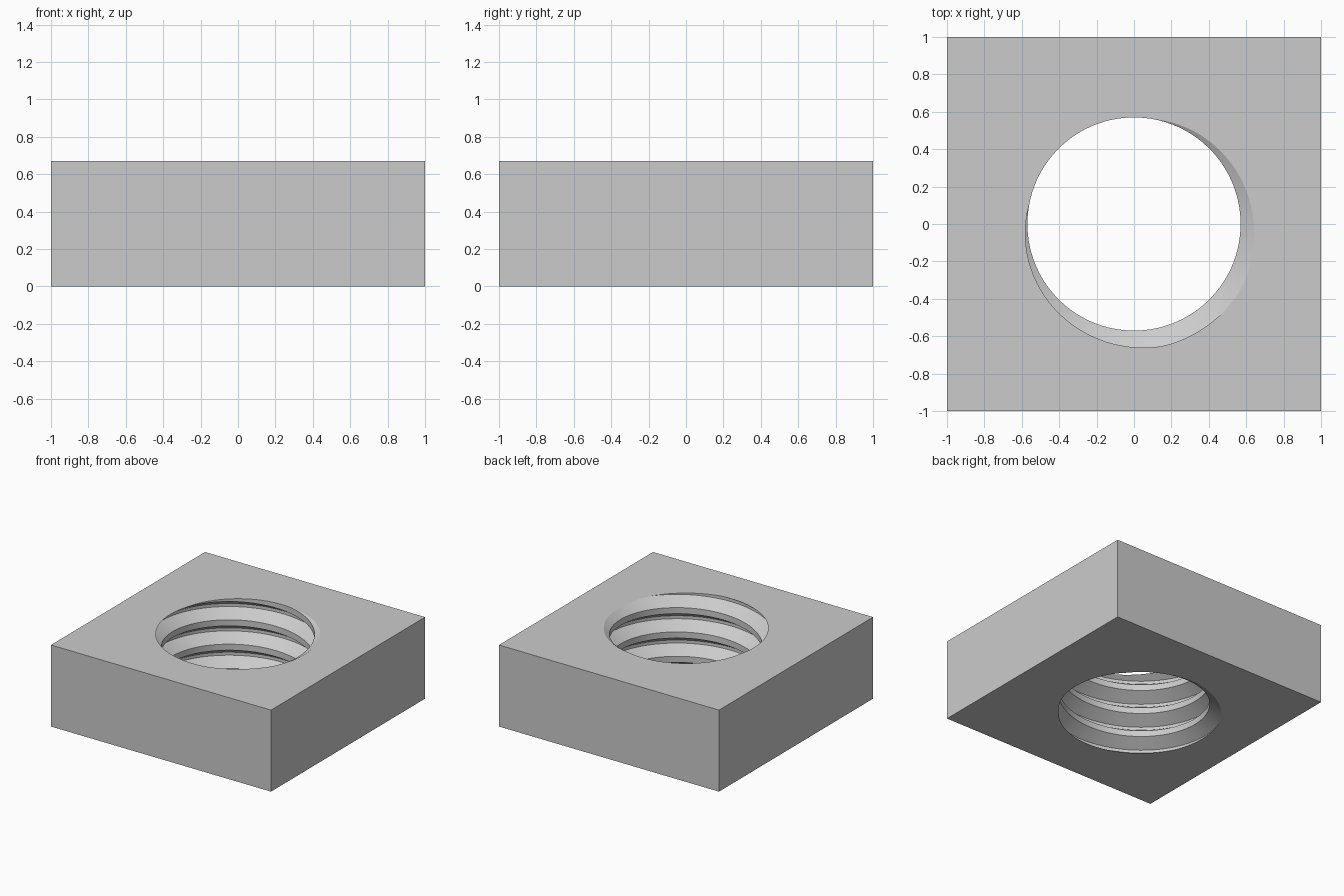
import bpy, bmesh, math

cube = bpy.data.objects.get("Cube")
if cube:
    bpy.data.objects.remove(cube, do_unlink=True)

HEIGHT, HALF = 0.67, 1.0
MINOR, MAJOR, PITCH = 0.57, 0.67, 0.2
CREST, ROOT = PITCH / 4, PITCH / 8
SEGMENTS, TURNS = 96, 7
PHASE = math.radians(-55)      # angle where the groove meets the top face

steel = bpy.data.materials.new("grey steel")
steel.use_nodes = True
colour = (0.6, 0.6, 0.6, 1)
steel.diffuse_color = colour
steel.node_tree.nodes["Principled BSDF"].inputs["Base Color"].default_value = colour

bm = bmesh.new()

# Thread: one pitch of the groove profile swept up a right-handed helix
profile = [(MINOR, -PITCH / 2), (MINOR, -PITCH / 2 + CREST / 2),
           (MAJOR, -ROOT / 2), (MAJOR, ROOT / 2),
           (MINOR, PITCH / 2 - CREST / 2), (MINOR, PITCH / 2)]
previous = None
for i in range(TURNS * SEGMENTS + 1):
    turn = i / SEGMENTS - TURNS + 2
    angle = PHASE + math.tau * turn
    ring = [bm.verts.new((r * math.cos(angle), r * math.sin(angle),
                          HEIGHT + PITCH * turn + z)) for r, z in profile]
    if previous:
        for k in range(len(ring) - 1):
            bm.faces.new((previous[k], previous[k + 1], ring[k + 1], ring[k]))
    previous = ring
bmesh.ops.remove_doubles(bm, verts=bm.verts[:], dist=1e-4)

# Trim the thread flush with the two flat faces
for level, up in ((HEIGHT, 1), (0, -1)):
    bmesh.ops.bisect_plane(bm, geom=bm.verts[:] + bm.edges[:] + bm.faces[:],
                           dist=1e-6, plane_co=(0, 0, level),
                           plane_no=(0, 0, up), clear_outer=True)

# Flat faces: fill between each square outline and the thread opening
corners = [(-HALF, -HALF), (HALF, -HALF), (HALF, HALF), (-HALF, HALF)]
squares = []
for level in (0, HEIGHT):
    opening = [e for e in bm.edges if e.is_boundary
               and all(abs(v.co.z - level) < 1e-4 for v in e.verts)]
    square = [bm.verts.new((x, y, level)) for x, y in corners]
    outline = [bm.edges.new((square[k], square[(k + 1) % 4])) for k in range(4)]
    bmesh.ops.triangle_fill(bm, use_beauty=True, edges=opening + outline,
                            normal=(0, 0, 1 if level else -1))
    squares.append(square)

# Side walls
low, high = squares
for k in range(4):
    n = (k + 1) % 4
    bm.faces.new((low[k], low[n], high[n], high[k]))
bmesh.ops.recalc_face_normals(bm, faces=bm.faces[:])

mesh = bpy.data.meshes.new("square_nut")
bm.to_mesh(mesh)
bm.free()
mesh.materials.append(steel)
nut = bpy.data.objects.new("square_nut", mesh)
bpy.context.collection.objects.link(nut)
bpy.ops.object.select_all(action='DESELECT')
nut.select_set(True)
bpy.context.view_layer.objects.active = nut
bpy.ops.object.shade_smooth_by_angle(angle=math.radians(25))
